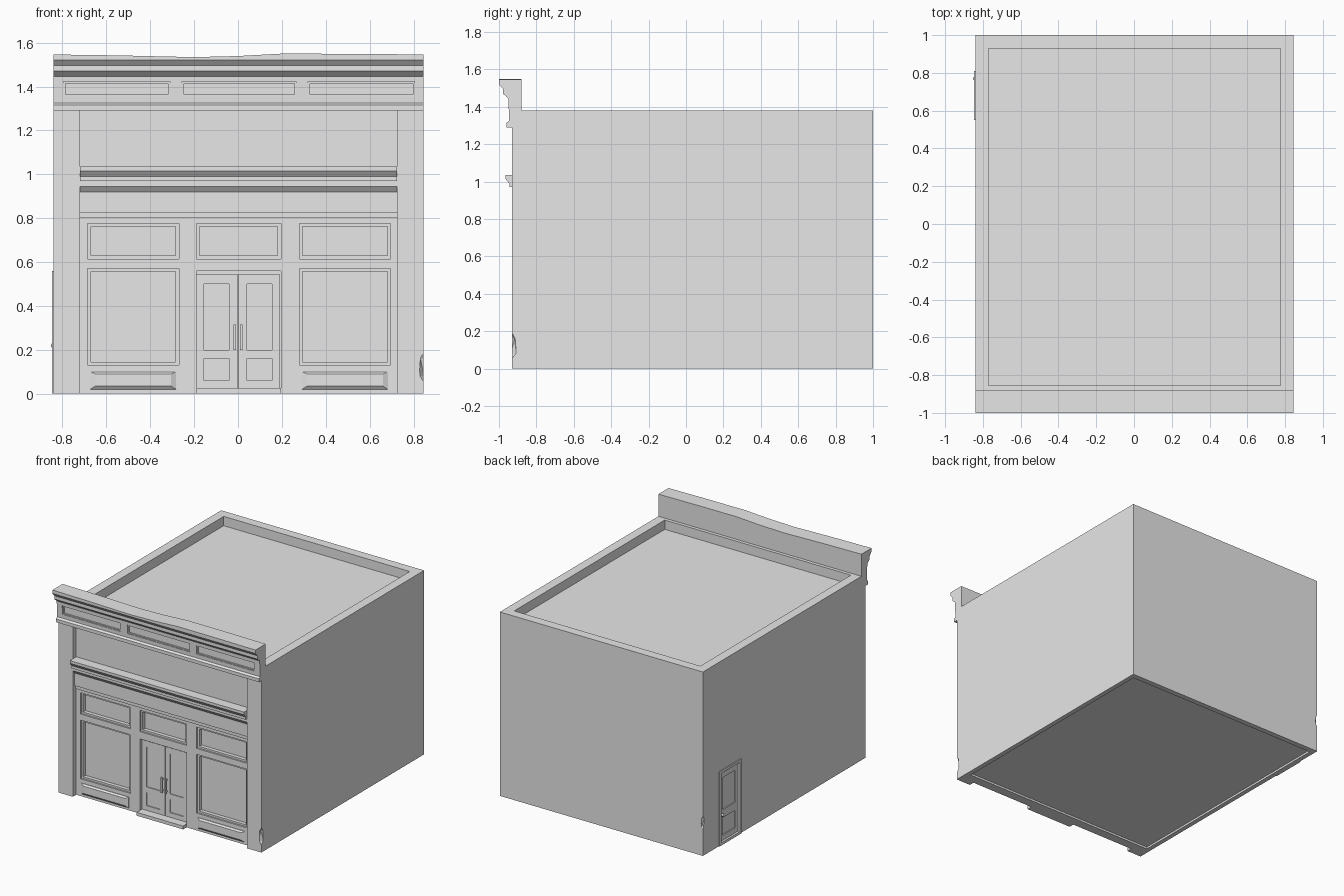
import bpy, bmesh, math
from mathutils import Vector

cube = bpy.data.objects.get("Cube")
if cube:
    bpy.data.objects.remove(cube, do_unlink=True)

stone = bpy.data.materials.new("plain_grey")
stone.use_nodes = True
GREY = (0.8, 0.8, 0.8, 1)
stone.diffuse_color = GREY
stone.node_tree.nodes["Principled BSDF"].inputs["Base Color"].default_value = GREY

LEFT, RIGHT = -0.84, 0.845      # side walls
FRONT, WALL, PANE = -0.93, -0.89, -0.85


def finish(name, bm):
    bmesh.ops.recalc_face_normals(bm, faces=bm.faces)
    mesh = bpy.data.meshes.new(name)
    bm.to_mesh(mesh)
    bm.free()
    mesh.materials.append(stone)
    obj = bpy.data.objects.new(name, mesh)
    bpy.context.collection.objects.link(obj)
    return obj


def box(name, x, y, z):
    bm = bmesh.new()
    bmesh.ops.create_cube(bm, size=1)
    for v in bm.verts:
        v.co = Vector([lo if c < 0 else hi for c, (lo, hi) in zip(v.co, (x, y, z))])
    return finish(name, bm)


def carve(obj, cutters):
    """Subtract each cutter, then discard it."""
    for cutter in cutters:
        cutter.hide_render = True
        mod = obj.modifiers.new("carve", 'BOOLEAN')
        mod.operation, mod.solver, mod.object = 'DIFFERENCE', 'EXACT', cutter
        graph = bpy.context.evaluated_depsgraph_get()
        mesh = bpy.data.meshes.new_from_object(obj.evaluated_get(graph))
        obj.modifiers.clear()
        obj.data = mesh
        bpy.data.objects.remove(cutter, do_unlink=True)


def moulding(name, profile, xs, sag=None):
    """Sweep a (y, z) profile along x; sag lowers the top edge."""
    bm = bmesh.new()
    top = max(z for _, z in profile)
    rings = []
    for i, x in enumerate(xs):
        drop = sag[i] if sag else 0
        rings.append([bm.verts.new((x, y, z - (drop if z == top else 0))) for y, z in profile])
    n = len(profile)
    for a, b in zip(rings, rings[1:]):
        for i in range(n):
            bm.faces.new((a[i], a[(i + 1) % n], b[(i + 1) % n], b[i]))
    bm.faces.new(rings[0])
    bm.faces.new(rings[-1])
    return finish(name, bm)


def frame(name, x, z, y, width):
    """Thin rectangular trim lining an opening in the front."""
    ring = box(name, x, y, z)
    inner = [(lo + width, hi - width) for lo, hi in (x, z)]
    carve(ring, [box("cutter", inner[0], (y[0] - 0.1, y[1] + 0.1), inner[1])])
    return ring


def chip(location, radius, height):
    """Diamond shaped cutter for broken corners."""
    bm = bmesh.new()
    bmesh.ops.create_icosphere(bm, subdivisions=1, radius=1)
    for v in bm.verts:
        v.co = Vector(location) + Vector((v.co.x * radius, v.co.y * radius, v.co.z * height))
    return finish("chip_cutter", bm)


# Building shell: roof well, hollow base, front recess and openings
shell = box("building_shell", (LEFT, RIGHT), (FRONT, 1), (0, 1.38))
bays = {"right": (-0.685, -0.27), "left": (0.28, 0.695)}
middle = (-0.19, 0.195)
door_y = (0.57, 0.79)
cuts = [
    box("cutter", (-0.77, 0.775), (-0.855, 0.93), (1.31, 1.6)),
    box("cutter", (-0.805, 0.81), (-0.82, 0.96), (-0.1, 0.015)),
    box("cutter", (-0.72, 0.725), (-1.1, WALL), (-0.1, 1.29)),
    box("cutter", middle, (-1, PANE), (0.615, 0.775)),
    box("cutter", middle, (-1, PANE), (-0.1, 0.56)),
    box("cutter", (-1, LEFT + 0.02), door_y, (-0.1, 0.54)),
    chip((RIGHT + 0.012, FRONT - 0.006, 0.12), 0.035, 0.09),
    chip((LEFT - 0.01, 1.01, 0.25), 0.03, 0.07),
]
for x in bays.values():
    cuts += [box("cutter", x, (-1, PANE), z) for z in ((0.13, 0.57), (0.615, 0.775))]
carve(shell, cuts)

# Window trims and sloped panels below the shop windows
trim_y = (WALL + 0.012, PANE + 0.001)
for side, x in bays.items():
    frame(side + "_window_trim", x, (0.13, 0.57), trim_y, 0.014)
    frame(side + "_transom_trim", x, (0.615, 0.775), trim_y, 0.014)
    bm = bmesh.new()
    outer = ((x[0] + 0.012, x[1] - 0.012), (0.02, 0.1))
    raised = ((x[0] + 0.035, x[1] - 0.035), (0.035, 0.09))
    loops = []
    for (xs, zs), y in ((outer, WALL + 0.005), (outer, WALL - 0.004), (raised, WALL - 0.016)):
        loops.append([bm.verts.new((a, y, b)) for a, b in
                      ((xs[0], zs[0]), (xs[1], zs[0]), (xs[1], zs[1]), (xs[0], zs[1]))])
    for a, b in zip(loops, loops[1:]):
        for i in range(4):
            j = (i + 1) % 4
            bm.faces.new((a[i], a[j], b[j], b[i]))
    bm.faces.new(loops[0])
    bm.faces.new(loops[-1])
    finish(side + "_base_panel", bm)
frame("middle_transom_trim", middle, (0.615, 0.775), trim_y, 0.014)

# Double front door with panels, pull handles and step
for side, s in (("right", -1), ("left", 1)):
    span = lambda a, b: tuple(sorted((s * a, s * b)))
    leaf = box(side + "_door", span(0.002, 0.19), (PANE - 0.015, PANE + 0.002), (0.025, 0.545))
    carve(leaf, [box("cutter", span(0.04, 0.155), (-1, PANE - 0.008), z)
                 for z in ((0.06, 0.16), (0.2, 0.5))])
    box(side + "_door_handle", span(0.01, 0.021), (PANE - 0.038, PANE - 0.028), (0.2, 0.315))
    for z in (0.21, 0.295):
        box(side + "_handle_mount", span(0.011, 0.02), (PANE - 0.03, PANE - 0.01), (z, z + 0.01))
box("front_step", middle, (FRONT, PANE + 0.002), (0, 0.025))

# Side door with casing, panels, knob and sill
casing = box("side_door_casing", (LEFT - 0.007, LEFT + 0.005), (0.55, 0.81), (0, 0.56))
carve(casing, [box("cutter", (-1, 0), door_y, (-0.1, 0.54))])
leaf = box("side_door", (LEFT + 0.008, LEFT + 0.022), door_y, (0.02, 0.54))
carve(leaf, [box("cutter", (-1, LEFT + 0.015), (door_y[0] + 0.035, door_y[1] - 0.035), z)
             for z in ((0.06, 0.19), (0.25, 0.49))])
box("side_sill", (LEFT - 0.007, LEFT + 0.022), door_y, (0, 0.02))
bm = bmesh.new()
bmesh.ops.create_uvsphere(bm, u_segments=12, v_segments=8, radius=0.011)
bmesh.ops.translate(bm, verts=bm.verts, vec=(LEFT - 0.002, 0.77, 0.22))
knob = finish("side_door_knob", bm)
for poly in knob.data.polygons:
    poly.use_smooth = True

# Middle cornice over the shop front
moulding("shop_cornice", [
    (WALL + 0.005, 1.035), (-0.965, 1.035), (-0.965, 1.015), (-0.945, 0.99),
    (-0.945, 0.97), (-0.928, 0.97), (-0.928, 0.945), (-0.908, 0.92), (-0.908, 0.825),
    (-0.9, 0.825), (-0.9, 0.8), (WALL + 0.005, 0.8)], (-0.72, 0.725))

# Crowning cornice with a worn, uneven top and three sunken panels
crown = moulding("roof_cornice", [
    (-0.88, 1.38), (-0.88, 1.55), (-1, 1.55), (-1, 1.52), (-0.978, 1.495),
    (-0.978, 1.47), (-0.95, 1.445), (-0.945, 1.325), (-0.96, 1.315), (-0.96, 1.29),
    (FRONT, 1.29), (FRONT, 1.38)],
    (LEFT, -0.55, -0.2, 0, 0.2, 0.55, RIGHT), (0.004, 0.008, 0.016, 0.011, 0, 0.001, 0.004))
panels = [(-0.795, -0.31), (-0.255, 0.265), (0.32, 0.805)]
carve(crown, [box("cutter", x, (-1.1, -0.934), (1.355, 1.422)) for x in panels])
for i, x in enumerate(panels):
    frame("frieze_trim_%d" % (i + 1), x, (1.355, 1.422), (-0.942, -0.932), 0.008)
